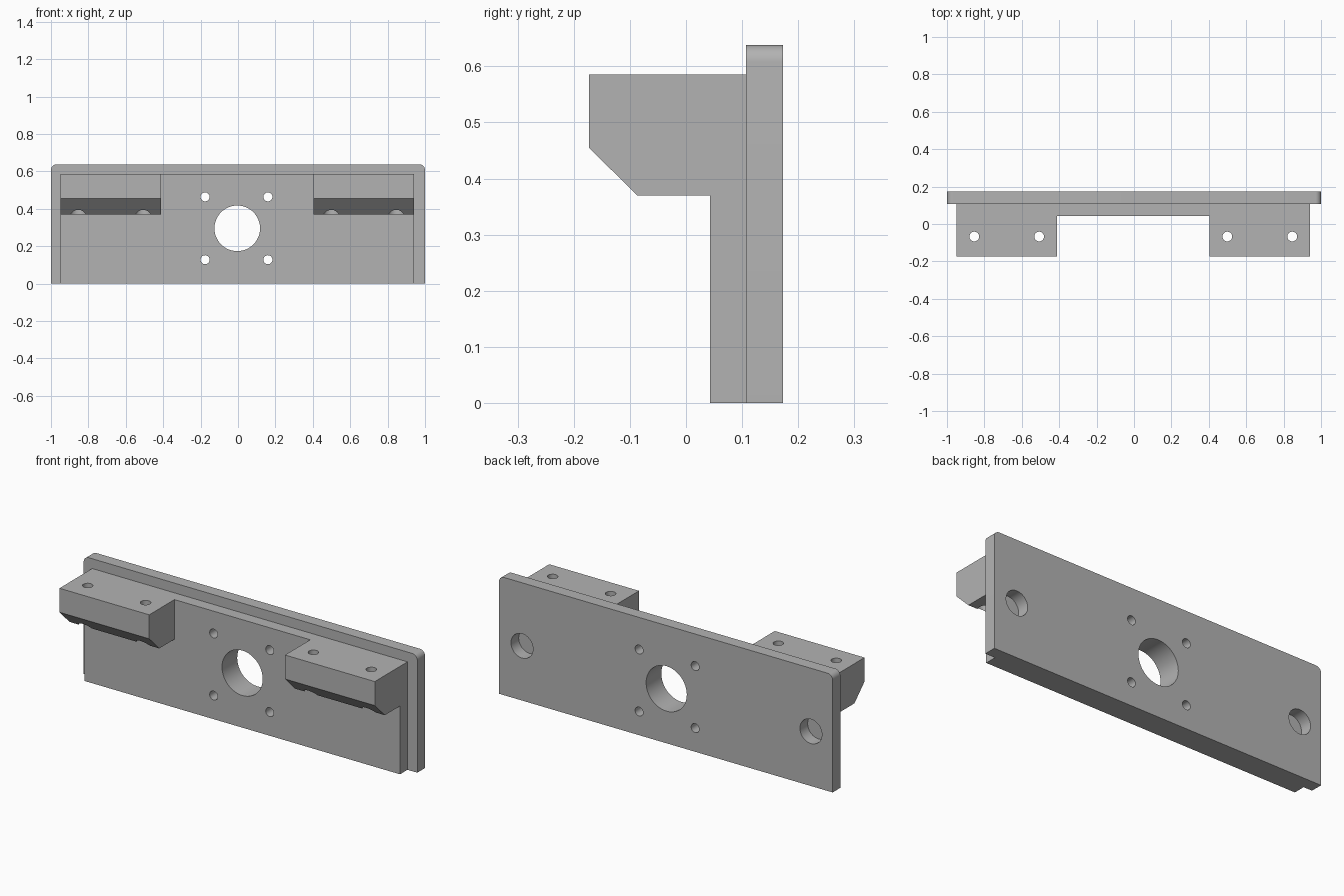
import bpy, bmesh, math
from mathutils import Matrix, Vector

cube = bpy.data.objects.get("Cube")
if cube:
    bpy.data.objects.remove(cube, do_unlink=True)

CX = -0.004                         # features sit slightly off the plate centre
BACK, SEAM, FACE, NOSE = 0.173, 0.107, 0.043, -0.173
LEDGE, HOLE_Z = 0.585, 0.296

grey = bpy.data.materials.new("plain_grey")
grey.use_nodes = True
colour = (0.45, 0.45, 0.45, 1)
grey.diffuse_color = colour
grey.node_tree.nodes["Principled BSDF"].inputs["Base Color"].default_value = colour


def add_object(name, bm):
    bmesh.ops.recalc_face_normals(bm, faces=bm.faces)
    mesh = bpy.data.meshes.new(name)
    bm.to_mesh(mesh)
    bm.free()
    mesh.materials.append(grey)
    obj = bpy.data.objects.new(name, mesh)
    bpy.context.collection.objects.link(obj)
    return obj


def extrude_x(name, profile, x0, x1):
    """Extrude a (y, z) profile along x."""
    bm = bmesh.new()
    face = bm.faces.new([bm.verts.new((x0, y, z)) for y, z in profile])
    out = bmesh.ops.extrude_face_region(bm, geom=[face])
    moved = [v for v in out["geom"] if isinstance(v, bmesh.types.BMVert)]
    bmesh.ops.translate(bm, verts=moved, vec=(x1 - x0, 0, 0))
    return add_object(name, bm)


def box_profile(y0, y1, z0, z1):
    return [(y0, z0), (y1, z0), (y1, z1), (y0, z1)]


def rod(start, end, radius, sides=48):
    """Cylinder between two points, used as a drill."""
    a, b = Vector(start), Vector(end)
    turn = (b - a).to_track_quat('Z', 'Y').to_matrix().to_4x4()
    bm = bmesh.new()
    bmesh.ops.create_cone(bm, cap_ends=True, segments=sides, radius1=radius,
                          radius2=radius, depth=(b - a).length,
                          matrix=Matrix.Translation((a + b) / 2) @ turn)
    obj = add_object("drill", bm)
    obj.hide_render = True
    return obj


def combine(target, tool, operation):
    """Apply a boolean and remove the tool."""
    mod = target.modifiers.new("cut", 'BOOLEAN')
    mod.operation, mod.object, mod.solver = operation, tool, 'EXACT'
    bpy.context.view_layer.objects.active = target
    bpy.ops.object.modifier_apply(modifier=mod.name)
    bpy.data.objects.remove(tool, do_unlink=True)


# Back plate with rounded top corners
back_plate = extrude_x("back_plate", box_profile(SEAM, BACK, 0, 0.638), -1, 1)
bm = bmesh.new()
bm.from_mesh(back_plate.data)
corners = [e for e in bm.edges
           if all(v.co.z > 0.6 for v in e.verts)
           and abs(e.verts[0].co.y - e.verts[1].co.y) > 0.01]
bmesh.ops.bevel(bm, geom=corners, offset=0.03, segments=8, profile=0.5,
                affect='EDGES')
bm.to_mesh(back_plate.data)
bm.free()

# Front plate with two chamfered mounting blocks
front_plate = extrude_x("front_plate_with_blocks",
                        box_profile(FACE, SEAM, 0, LEDGE), CX - 0.945, CX + 0.945)
block_profile = [(FACE, 0.37), (FACE, LEDGE), (NOSE, LEDGE),
                 (NOSE, 0.455), (-0.087, 0.37)]
for side in (-1, 1):
    block = extrude_x("block", block_profile, CX + side * 0.407, CX + side * 0.945)
    combine(front_plate, block, 'UNION')

# Main bore and four bolt holes through both plates
bores = [(CX, HOLE_Z, 0.122)]
bores += [(CX - 0.004 + sx * 0.168, HOLE_Z + sz * 0.168, 0.024)
          for sx in (-1, 1) for sz in (-1, 1)]
for plate in (back_plate, front_plate):
    for x, z, radius in bores:
        combine(plate, rod((x, -0.1, z), (x, 0.3, z), radius), 'DIFFERENCE')

for side in (-1, 1):
    # Round pocket in the back, closed by the front plate
    x = CX + side * 0.866
    combine(back_plate, rod((x, 0, HOLE_Z), (x, 0.3, HOLE_Z), 0.066), 'DIFFERENCE')
    # Vertical screw holes, counterbored from below
    for offset in (0.503, 0.85):
        x = CX + side * offset
        combine(front_plate, rod((x, -0.067, 0.2), (x, -0.067, 0.7), 0.026), 'DIFFERENCE')
        combine(front_plate, rod((x, -0.067, 0.2), (x, -0.067, 0.43), 0.045), 'DIFFERENCE')

# Clean flat faces and smooth the bores
for obj in (back_plate, front_plate):
    bm = bmesh.new()
    bm.from_mesh(obj.data)
    bmesh.ops.dissolve_limit(bm, angle_limit=math.radians(0.5),
                             verts=bm.verts, edges=bm.edges)
    bm.to_mesh(obj.data)
    bm.free()
    bpy.ops.object.select_all(action='DESELECT')
    obj.select_set(True)
    bpy.context.view_layer.objects.active = obj
    bpy.ops.object.shade_smooth_by_angle(angle=math.radians(30))
